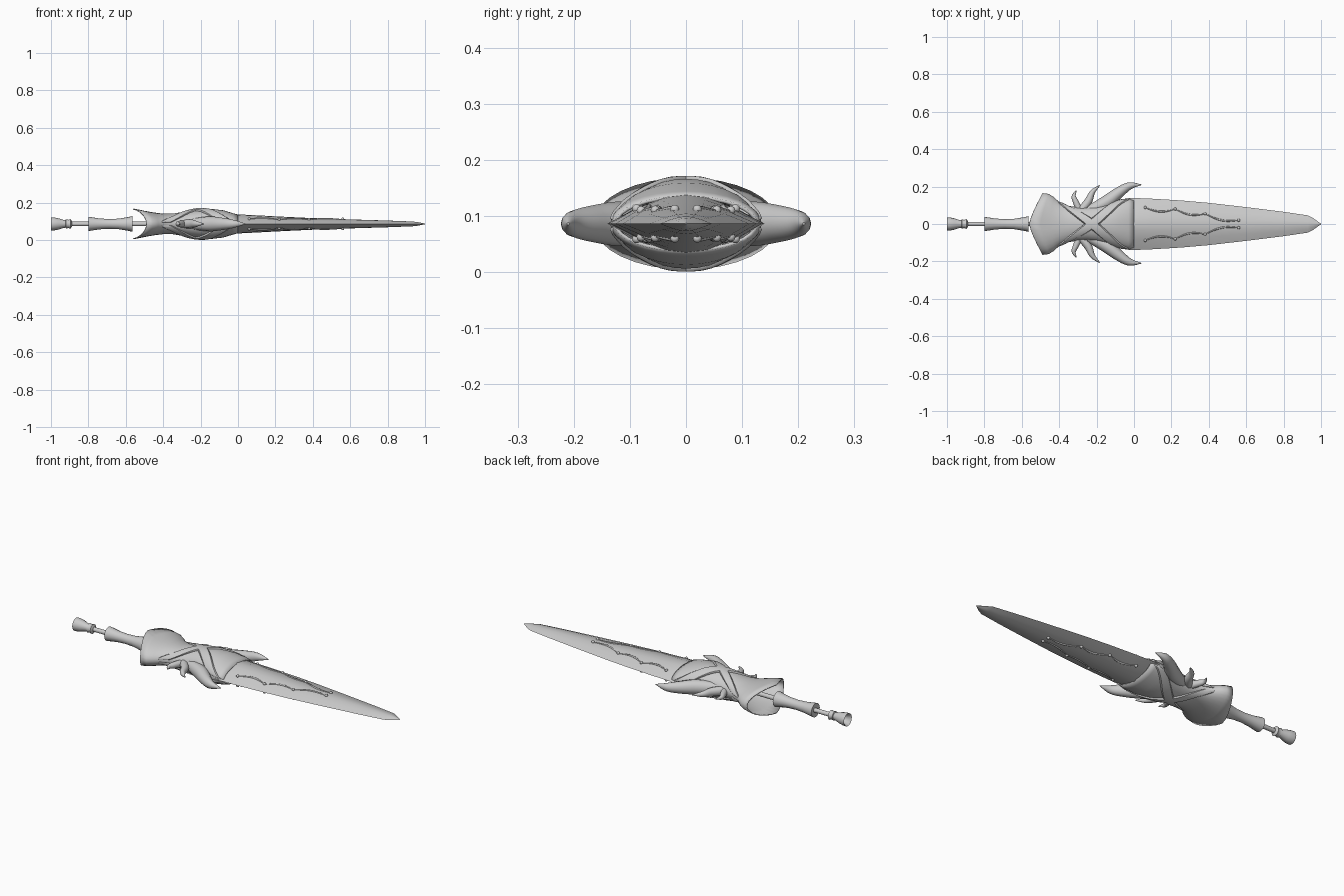
import bpy, bmesh, math
from mathutils import Vector

if "Cube" in bpy.data.objects:
    bpy.data.objects.remove(bpy.data.objects["Cube"])

ZC = 0.086  # height of the sword's long axis
steel = bpy.data.materials.new("grey_steel")
steel.diffuse_color = (0.6, 0.6, 0.6, 1)
steel.use_nodes = True
steel.node_tree.nodes["Principled BSDF"].inputs["Base Color"].default_value = steel.diffuse_color


def finish(name, rings, closed=True, caps=True, angle=35, thick=0):
    """Skin a list of point rings into one object."""
    bm = bmesh.new()
    vs = [[bm.verts.new(p) for p in r] for r in rings]
    n = len(vs[0])
    for a, b in zip(vs, vs[1:]):
        for i in range(n if closed else n - 1):
            j = (i + 1) % n
            bm.faces.new((a[i], a[j], b[j], b[i]))
    if caps:
        bm.faces.new(vs[0])
        bm.faces.new(vs[-1])
    bmesh.ops.recalc_face_normals(bm, faces=bm.faces)
    me = bpy.data.meshes.new(name)
    bm.to_mesh(me)
    bm.free()
    me.materials.append(steel)
    ob = bpy.data.objects.new(name, me)
    bpy.context.collection.objects.link(ob)
    if thick:
        m = ob.modifiers.new("thickness", 'SOLIDIFY')
        m.thickness = thick
        m.offset = 0
    bpy.context.view_layer.objects.active = ob
    ob.select_set(True)
    bpy.ops.object.shade_smooth_by_angle(angle=math.radians(angle))
    ob.select_set(False)
    return ob


def spline(pts, steps=6):
    """Smooth path through the given points."""
    P = [Vector(p) for p in pts]
    P = [2 * P[0] - P[1]] + P + [2 * P[-1] - P[-2]]
    out = []
    for i in range(1, len(P) - 2):
        a, b, c, d = P[i - 1:i + 3]
        for k in range(steps):
            t = k / steps
            out.append(0.5 * (2 * b + (c - a) * t + (2 * a - 5 * b + 4 * c - d) * t * t
                              + (3 * b - a - 3 * c + d) * t ** 3))
    return out + [P[-2]]


def lerp_table(table, x):
    for a, b in zip(table, table[1:]):
        if x <= b[0]:
            t = max(0, (x - a[0]) / (b[0] - a[0]))
            return [p + (q - p) * t for p, q in zip(a[1:], b[1:])]
    return table[-1][1:]


def lathe(name, profile, n=16):
    rings = [[(x, r * math.cos(2 * math.pi * i / n), ZC + r * math.sin(2 * math.pi * i / n))
              for i in range(n)] for x, r in profile]
    return finish(name, rings)


def sweep(name, path, n=10, flat=1.0):
    """Tapered tube; path points are (x, y, z, radius)."""
    rings = []
    for i, p in enumerate(path):
        t = path[min(i + 1, len(path) - 1)] - path[max(i - 1, 0)]
        side = Vector((-t[1], t[0], 0)).normalized()
        r = max(p[3], 0.001)
        rings.append([Vector(p[:3]) + side * r * math.cos(2 * math.pi * k / n)
                      + Vector((0, 0, r * flat * math.sin(2 * math.pi * k / n)))
                      for k in range(n)])
    return finish(name, rings, angle=50)


# Handle: hollow pommel cup, ring, rod and grip
lathe("pommel", [(-0.95, 0.004), (-0.96, 0.018), (-0.995, 0.03), (-1.0, 0.035), (-0.985, 0.035),
                 (-0.96, 0.03), (-0.935, 0.022), (-0.92, 0.02), (-0.918, 0.01)])
lathe("pommel_ring", [(-0.925, 0.014), (-0.92, 0.025), (-0.908, 0.022), (-0.895, 0.026),
                      (-0.888, 0.014)])
lathe("handle_rod", [(-0.93, 0.012), (-0.4, 0.012)])
lathe("grip", [(-0.796, 0.012), (-0.8, 0.038), (-0.785, 0.036), (-0.74, 0.029), (-0.69, 0.026),
               (-0.64, 0.028), (-0.59, 0.036), (-0.565, 0.042), (-0.57, 0.012)])

# Blade: lens section with sharp edges and a pointed tip
BLADE = [(-0.1, 0.12, 0.05), (-0.02, 0.14, 0.052), (0.1, 0.135, 0.046), (0.25, 0.126, 0.038),
         (0.4, 0.113, 0.031), (0.6, 0.09, 0.024), (0.8, 0.065, 0.018), (0.93, 0.046, 0.013),
         (0.96, 0.03, 0.01), (1.0, 0.001, 0.002)]
HALF = [(1, 0), (0.6, 0.58), (0.25, 0.92), (0, 1), (-0.25, 0.92), (-0.6, 0.58)]
SECT = HALF + [(-u, -v) for u, v in HALF]
finish("blade", [[(x, u * w, ZC + v * h) for u, v in SECT] for x, w, h in BLADE], angle=30)


def blade_height(x, y):
    w, h = lerp_table(BLADE, x)
    u = min(1, abs(y) / w)
    return lerp_table([(0, 1), (0.25, 0.92), (0.6, 0.58), (1, 0)], u)[0] * h


# Guard: flared sleeve with a swept-back mouth, swelling into the blade socket
GUARD = [(-0.56, 0.162, 0.079), (-0.5, 0.158, 0.067), (-0.45, 0.14, 0.058), (-0.4, 0.113, 0.052),
         (-0.35, 0.094, 0.052), (-0.3, 0.086, 0.06), (-0.25, 0.087, 0.069), (-0.2, 0.094, 0.075),
         (-0.14, 0.108, 0.077), (-0.08, 0.125, 0.07), (-0.03, 0.132, 0.055), (0.0, 0.125, 0.047)]
N = 32
rings = []
for x, w, h in GUARD:
    cut = 0.07 * max(0, min(1, (-0.4 - x) / 0.16))
    rings.append([(x + cut * abs(math.cos(a)) ** 1.3, w * math.cos(a), ZC + h * math.sin(a))
                  for a in (2 * math.pi * i / N for i in range(N))])
finish("guard", rings, caps=False, thick=0.006)

# Crossed wrap bands on both faces of the guard
for face in (1, -1):
    for side in (1, -1):
        rings = []
        for k in range(21):
            t = k / 20
            a = math.radians(8 + 164 * t)
            row = []
            for s, lift in ((-1, 0.0), (-0.8, 1), (0, 1.3), (0.8, 1), (1, 0.0)):
                x = -0.39 + 0.33 * t + s * (0.03 + 0.015 * t)
                w, h = lerp_table(GUARD, x)
                row.append((x, side * (w + 0.005 * lift) * math.cos(a),
                            ZC + face * (h + 0.002 + 0.006 * lift) * math.sin(a)))
            rings.append(row)
        finish("wrap_band", rings, closed=False, caps=False, thick=0.004)

# Curved horns on each side of the guard
HORNS = {
    "large_horn": [(-0.24, 0.07, ZC, 0.028), (-0.15, 0.115, ZC, 0.036), (-0.085, 0.165, ZC, 0.03),
                   (-0.025, 0.203, ZC, 0.02), (0.04, 0.21, ZC, 0.002)],
    "middle_horn": [(-0.285, 0.07, ZC, 0.022), (-0.245, 0.12, ZC, 0.021),
                    (-0.222, 0.17, ZC, 0.014), (-0.183, 0.207, ZC, 0.002)],
    "small_horn": [(-0.29, 0.07, ZC, 0.018), (-0.31, 0.115, ZC, 0.016),
                   (-0.322, 0.148, ZC, 0.011), (-0.308, 0.18, ZC, 0.002)],
}
for name, pts in HORNS.items():
    for side in (1, -1):
        sweep(name, spline([(x, side * y, z, r) for x, y, z, r in pts]), 12, 1.1)

# Scalloped ridges and studs on both faces of the blade
STUDS = [(0.06, 0.088), (0.22, 0.08), (0.38, 0.055), (0.56, 0.02)]
for face in (1, -1):
    for side in (1, -1):
        for (x0, y0), (x1, y1) in zip(STUDS, STUDS[1:]):
            path = []
            for k in range(11):
                t = k / 10
                x = x0 + (x1 - x0) * t
                y = y0 + (y1 - y0) * t - 0.018 * math.sin(math.pi * t)
                r = 0.002 + 0.003 * math.sin(math.pi * t)
                path.append(Vector((x, side * y, ZC + face * blade_height(x, y), r)))
            sweep("scallop_ridge", path, 8)
        for x, y in STUDS:
            bpy.ops.mesh.primitive_uv_sphere_add(
                segments=12, ring_count=8, radius=0.008,
                location=(x, side * y, ZC + face * (blade_height(x, y) + 0.002)))
            ob = bpy.context.object
            ob.name = "stud"
            ob.data.materials.append(steel)
            bpy.ops.object.shade_smooth_by_angle(angle=math.radians(40))
            ob.select_set(False)
